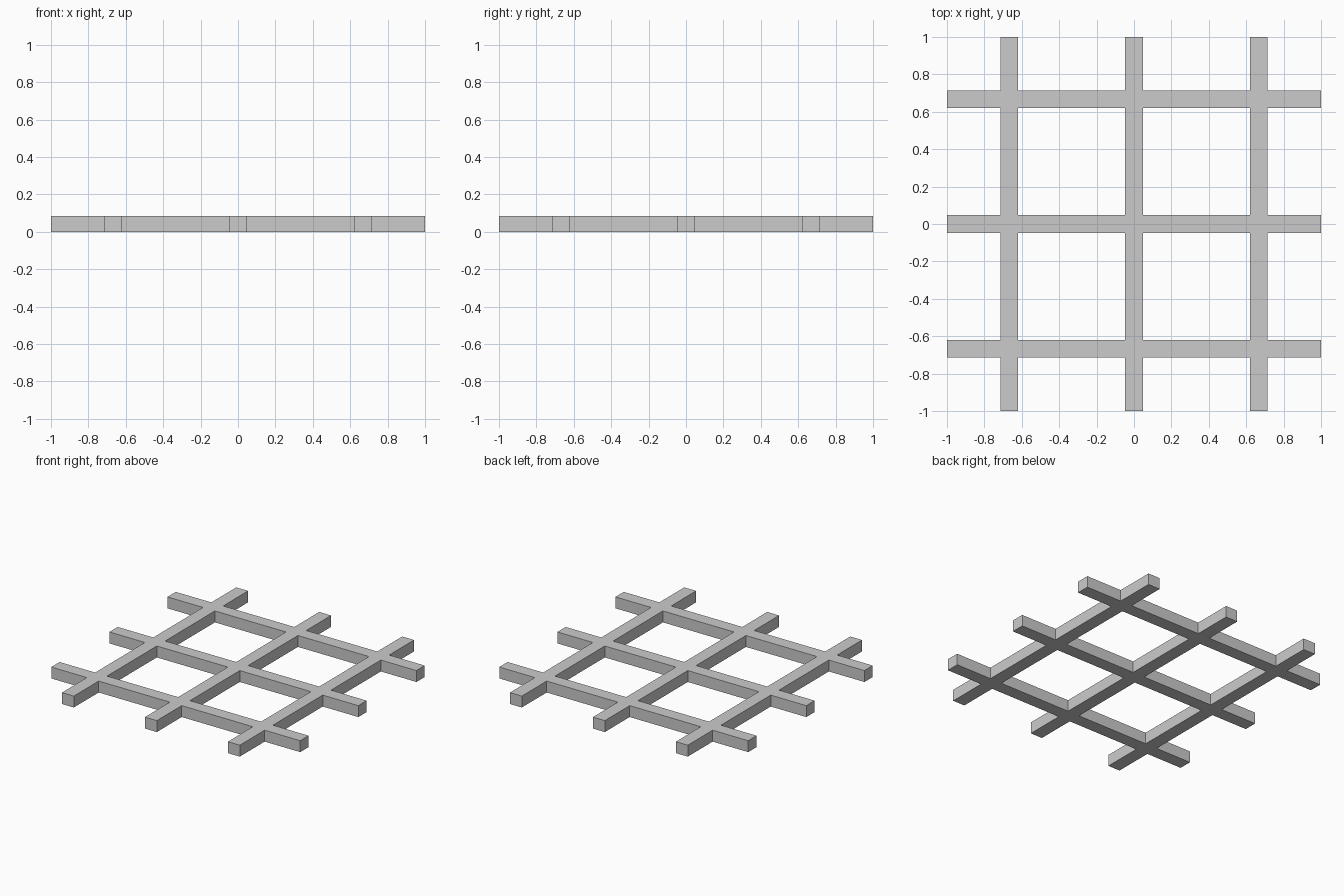
import bpy
import bmesh

if "Cube" in bpy.data.objects:
    bpy.data.objects.remove(bpy.data.objects["Cube"])

HEIGHT = 0.083
HALF_WIDTH = 1 / 21
CENTRES = (-2 / 3, 0, 2 / 3)

# Grid lines: outer ends plus both edges of every bar
lines = [-1.0]
for c in CENTRES:
    lines += [c - HALF_WIDTH, c + HALF_WIDTH]
lines.append(1.0)
n = len(lines)

# Flat lattice: fill each cell that lies on a bar (odd row or column)
bm = bmesh.new()
verts = [[bm.verts.new((x, y, 0)) for y in lines] for x in lines]
for i in range(n - 1):
    for j in range(n - 1):
        if i % 2 or j % 2:
            bm.faces.new((verts[i][j], verts[i + 1][j],
                          verts[i + 1][j + 1], verts[i][j + 1]))
bmesh.ops.delete(bm, geom=[v for v in bm.verts if not v.link_faces],
                 context='VERTS')

# Give the lattice its thickness
result = bmesh.ops.extrude_face_region(bm, geom=bm.faces[:], use_keep_orig=True)
top = [g for g in result["geom"] if isinstance(g, bmesh.types.BMVert)]
bmesh.ops.translate(bm, verts=top, vec=(0, 0, HEIGHT))
bmesh.ops.recalc_face_normals(bm, faces=bm.faces[:])

mesh = bpy.data.meshes.new("lattice_grate")
bm.to_mesh(mesh)
bm.free()
grate = bpy.data.objects.new("lattice_grate", mesh)
bpy.context.collection.objects.link(grate)
